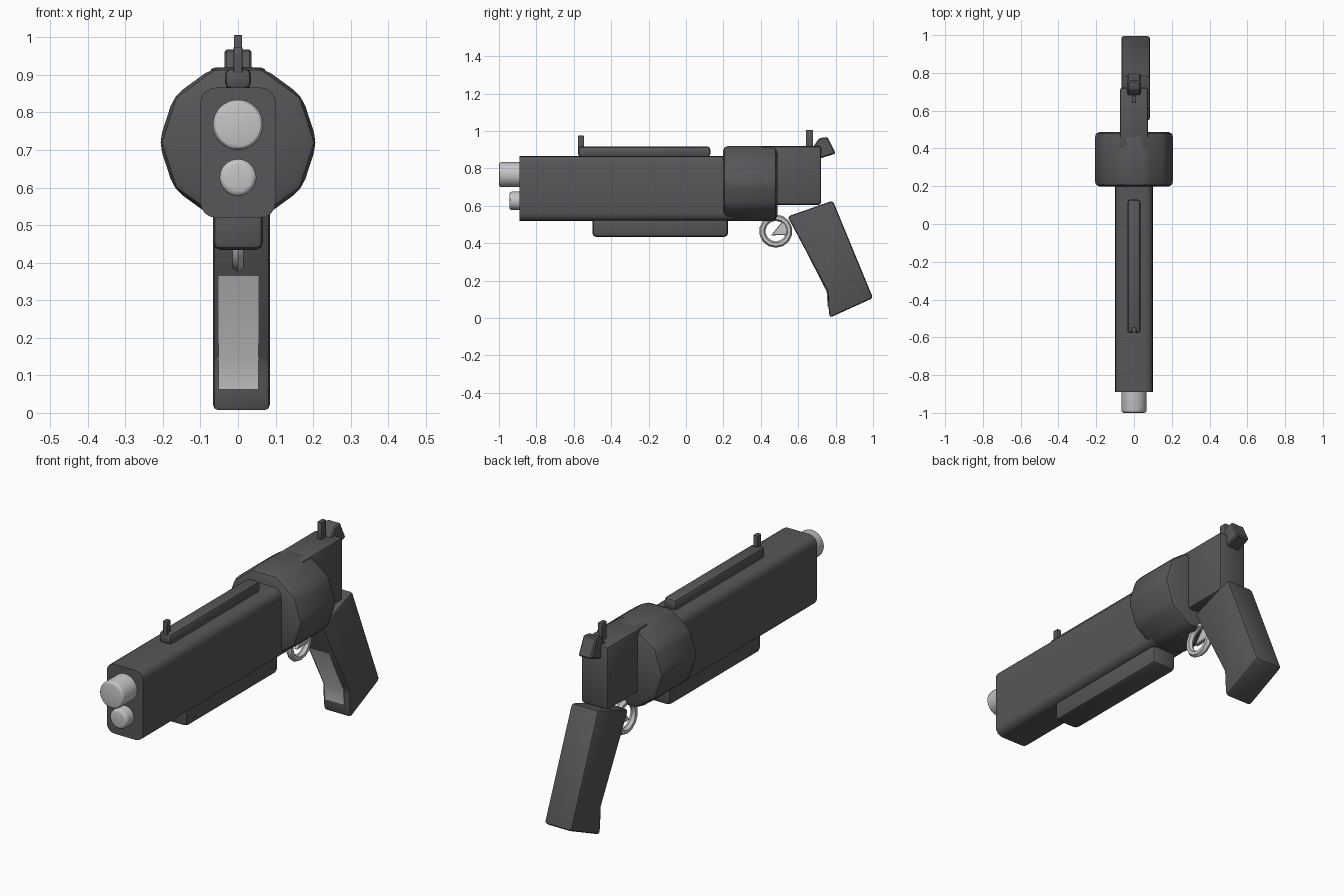
import bpy, bmesh, math
from mathutils import Vector

if "Cube" in bpy.data.objects:
    bpy.data.objects.remove(bpy.data.objects["Cube"])


def material(name, rgb):
    m = bpy.data.materials.new(name)
    m.diffuse_color = (*rgb, 1)
    m.use_nodes = True
    m.node_tree.nodes["Principled BSDF"].inputs["Base Color"].default_value = m.diffuse_color
    return m


DARK = material("dark_gunmetal", (0.095, 0.095, 0.10))
SILVER = material("silver_metal", (0.56, 0.56, 0.56))


def finish(ob, mat, angle=30):
    """Assign the colour and keep hard edges sharp."""
    ob.data.materials.append(mat)
    bpy.ops.object.select_all(action='DESELECT')
    ob.select_set(True)
    bpy.context.view_layer.objects.active = ob
    bpy.ops.object.shade_smooth_by_angle(angle=math.radians(angle))
    return ob


def prism(name, profile, lo, hi, axis, mat, bevel=0, edges='all', segments=2):
    """Extrude a profile along x (points are y,z) or along y (points are x,z)."""
    def place(p, t):
        return Vector((t, p[0], p[1])) if axis == 'x' else Vector((p[0], t, p[1]))
    bm = bmesh.new()
    a = [bm.verts.new(place(p, lo)) for p in profile]
    b = [bm.verts.new(place(p, hi)) for p in profile]
    bm.faces.new(a)
    bm.faces.new(b[::-1])
    n = len(profile)
    for i in range(n):
        j = (i + 1) % n
        bm.faces.new((a[j], a[i], b[i], b[j]))
    bmesh.ops.recalc_face_normals(bm, faces=bm.faces)
    if bevel:
        k = 'xyz'.index(axis)
        def along(e):
            return abs(e.verts[0].co[k] - e.verts[1].co[k]) > 1e-6
        chosen = [e for e in bm.edges if edges == 'all'
                  or (edges == 'long' and along(e))
                  or (edges == 'start' and all(abs(v.co[k] - lo) < 1e-6 for v in e.verts))]
        bmesh.ops.bevel(bm, geom=chosen, offset=bevel, offset_type='OFFSET',
                        segments=segments, profile=0.5, affect='EDGES', clamp_overlap=True)
    me = bpy.data.meshes.new(name)
    bm.to_mesh(me)
    bm.free()
    ob = bpy.data.objects.new(name, me)
    bpy.context.collection.objects.link(ob)
    return finish(ob, mat)


def rect(a0, a1, b0, b1):
    return [(a0, b0), (a1, b0), (a1, b1), (a0, b1)]


def circle(r, cz, n):
    return [(r * math.cos(2 * math.pi * i / n), cz + r * math.sin(2 * math.pi * i / n))
            for i in range(n)]


# Barrel housing with rounded long edges
prism("barrel_housing", rect(-0.10, 0.10, 0.52, 0.866), -0.89, 0.25, 'y', DARK, 0.04, 'long', 4)

# Two barrels with rounded muzzles
for name, r, z, y in (("upper_barrel", 0.067, 0.767, -1.0), ("lower_barrel", 0.049, 0.627, -0.945)):
    prism(name, circle(r, z, 32), y, -0.85, 'y', SILVER, 0.014, 'start', 3)

# Ten-sided drum
prism("drum", circle(0.211, 0.72, 10), 0.198, 0.488, 'y', DARK, 0.028, 'all', 2)

# Rear frame
prism("rear_frame", rect(-0.075, 0.075, 0.605, 0.92), 0.40, 0.722, 'y', DARK, 0.014)

# Rail under the barrel
prism("under_rail", rect(-0.067, 0.067, 0.434, 0.56), -0.50, 0.225, 'y', DARK, 0.02)

# Top rail and sights
prism("top_rail", rect(-0.035, 0.035, 0.862, 0.918), -0.578, 0.13, 'y', DARK, 0.017)
prism("front_sight", rect(-0.577, -0.545, 0.89, 0.975), -0.012, 0.012, 'x', DARK, 0.003)
prism("rear_sight", rect(0.641, 0.679, 0.90, 1.006), -0.011, 0.011, 'x', DARK, 0.003)

# Hammer
prism("hammer", [(0.67, 0.90), (0.712, 0.962), (0.757, 0.968), (0.80, 0.88), (0.715, 0.852)],
      -0.036, 0.036, 'x', DARK, 0.006, 'all', 1)

# Slanted grip with a hollowed front edge
prism("grip", [(0.543, 0.543), (0.785, 0.628), (1.0, 0.107), (0.768, 0.002),
               (0.762, 0.06), (0.758, 0.14)], -0.067, 0.085, 'x', DARK, 0.014)

# Thin silver strip on the front of the grip
prism("grip_strip", [(0.572, 0.494), (0.752, 0.142), (0.757, 0.062),
                     (0.765, 0.062), (0.762, 0.146), (0.582, 0.50)], -0.052, 0.055, 'x', SILVER)

# Trigger ring and trigger
bpy.ops.mesh.primitive_torus_add(major_segments=14, minor_segments=6, major_radius=0.072,
                                 minor_radius=0.017, location=(0, 0.48, 0.465),
                                 rotation=(0, math.pi / 2, 0))
ring = bpy.context.object
ring.name = "trigger_ring"
finish(ring, SILVER)
prism("trigger", [(0.455, 0.442), (0.54, 0.445), (0.545, 0.505), (0.525, 0.53)],
      -0.01, 0.01, 'x', SILVER, 0.003, 'all', 1)
